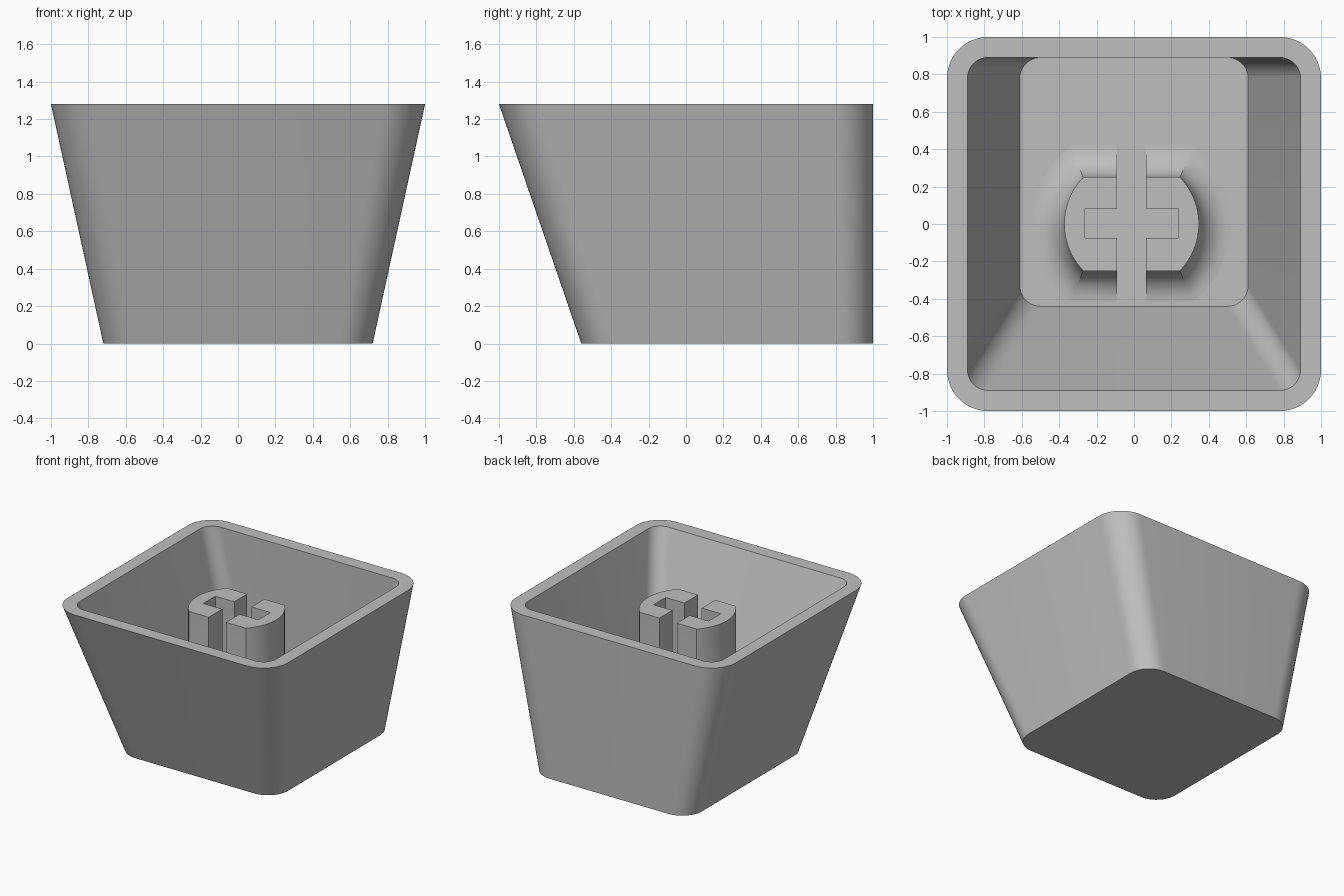
import bpy, bmesh, math

if "Cube" in bpy.data.objects:
    bpy.data.objects.remove(bpy.data.objects["Cube"])

HEIGHT, FLOOR, STEM_TOP = 1.28, 0.12, 1.16
STEM_X = -0.013

grey = bpy.data.materials.new("warm_grey")
grey.use_nodes = True
colour = (0.52, 0.52, 0.52, 1)
grey.diffuse_color = colour
grey.node_tree.nodes["Principled BSDF"].inputs["Base Color"].default_value = colour


def rounded_rect(half_x, y_min, y_max, radius, z, steps=12):
    """Counter-clockwise rounded rectangle at height z."""
    pts = []
    corners = [(1, y_max - radius), (-1, y_max - radius), (-1, y_min + radius), (1, y_min + radius)]
    for quarter, (side, cy) in enumerate(corners):
        for i in range(steps + 1):
            a = math.pi / 2 * (quarter + i / steps)
            pts.append((side * (half_x - radius) + radius * math.cos(a), cy + radius * math.sin(a), z))
    return pts


def stem_outline(grow, z, steps=24):
    """Circle cut by two flats, enlarged by grow."""
    radius, flat = 0.36 + grow, 0.25 + grow
    limit = math.asin(flat / radius)
    pts = []
    for start in (0, math.pi):
        for i in range(steps + 1):
            a = start - limit + 2 * limit * i / steps
            pts.append((STEM_X + radius * math.cos(a), radius * math.sin(a), z))
    return pts


def loft(name, rings):
    """Skin a stack of equal rings and close both ends."""
    bm = bmesh.new()
    loops = [[bm.verts.new(p) for p in ring] for ring in rings]
    n = len(loops[0])
    for low, high in zip(loops, loops[1:]):
        for i in range(n):
            j = (i + 1) % n
            bm.faces.new((low[i], low[j], high[j], high[i]))
    bm.faces.new(loops[0][::-1])
    bm.faces.new(loops[-1])
    bmesh.ops.recalc_face_normals(bm, faces=bm.faces)
    mesh = bpy.data.meshes.new(name)
    bm.to_mesh(mesh)
    bm.free()
    mesh.materials.append(grey)
    obj = bpy.data.objects.new(name, mesh)
    bpy.context.collection.objects.link(obj)
    return obj


def activate(obj):
    bpy.ops.object.select_all(action="DESELECT")
    obj.select_set(True)
    bpy.context.view_layer.objects.active = obj


# Tapered hollow shell: outside, rim, inside, floor
shell = loft("cap_shell", [
    rounded_rect(0.72, -0.56, 1.0, 0.18, 0),
    rounded_rect(1.0, -1.0, 1.0, 0.22, HEIGHT),
    rounded_rect(0.89, -0.89, 0.89, 0.11, HEIGHT),
    rounded_rect(0.61, -0.44, 0.89, 0.11, FLOOR),
])

# Stem with a concave fillet flaring onto the floor
FILLET, STEPS = 0.17, 10
rings = [stem_outline(FILLET, FLOOR - 0.01)]
for i in range(STEPS + 1):
    a = math.pi / 2 * i / STEPS
    rings.append(stem_outline(FILLET * (1 - math.sin(a)), FLOOR + 0.001 + FILLET * (1 - math.cos(a))))
rings.append(stem_outline(0, STEM_TOP))
stem = loft("stem", rings)

# Cross-shaped socket, its long slot running right through the stem
w, arm, reach = 0.078, 0.25, 0.7
quadrant = [(arm, w), (w, w), (w, reach)]
cross = quadrant + [(-x, y) for x, y in quadrant[::-1]]
cross += [(-x, -y) for x, y in cross]
cutter = loft("socket_cutter", [[(x + STEM_X, y + 0.004, z) for x, y in cross]
                                for z in (FLOOR - 0.1, STEM_TOP + 0.1)])
cutter.hide_render = True
cut = stem.modifiers.new("socket", "BOOLEAN")
cut.operation = "DIFFERENCE"
cut.solver = "EXACT"
cut.object = cutter
activate(stem)
bpy.ops.object.modifier_apply(modifier=cut.name)
bpy.data.objects.remove(cutter)

for obj in (shell, stem):
    activate(obj)
    bpy.ops.object.shade_smooth_by_angle(angle=math.radians(25))
